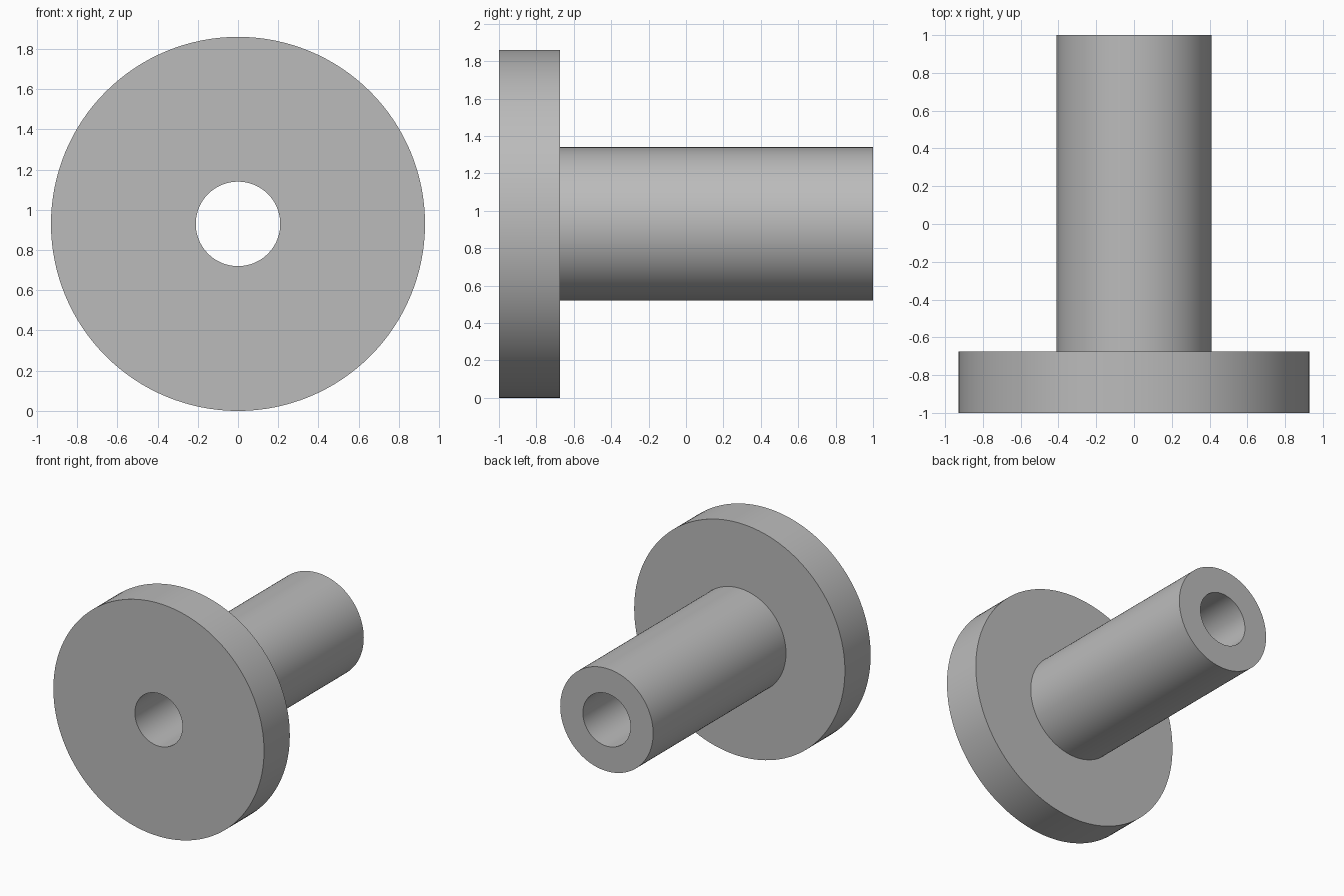
import bpy
import bmesh
from math import tau
from mathutils import Vector

cube = bpy.data.objects.get("Cube")
if cube:
    bpy.data.objects.remove(cube, do_unlink=True)

# Main dimensions
FLANGE_R, TUBE_R, BORE_R = 0.93, 0.41, 0.21
FRONT, SHOULDER, BACK = -1.0, -0.675, 1.0
SEGMENTS = 128

# Plain grey metal
grey = bpy.data.materials.new("grey_metal")
grey.use_nodes = True
colour = (0.5, 0.5, 0.5, 1)
grey.diffuse_color = colour
grey.node_tree.nodes["Principled BSDF"].inputs["Base Color"].default_value = colour

# Closed cross-section (radius, y) turned around the y axis
profile = [(BORE_R, FRONT), (FLANGE_R, FRONT), (FLANGE_R, SHOULDER),
           (TUBE_R, SHOULDER), (TUBE_R, BACK), (BORE_R, BACK)]
bm = bmesh.new()
verts = [bm.verts.new((r, y, 0)) for r, y in profile]
edges = [bm.edges.new((v, verts[i - 1])) for i, v in enumerate(verts)]
bmesh.ops.spin(bm, geom=verts + edges, cent=Vector(), axis=(0, 1, 0),
               angle=tau, steps=SEGMENTS, use_merge=True)
bmesh.ops.remove_doubles(bm, verts=bm.verts, dist=0.0001)
bmesh.ops.recalc_face_normals(bm, faces=bm.faces)
mesh = bpy.data.meshes.new("flanged_bushing")
bm.to_mesh(mesh)
bm.free()
mesh.materials.append(grey)

# Flanged sleeve with a through bore, resting on the ground
bushing = bpy.data.objects.new("flanged_bushing", mesh)
bushing.location.z = FLANGE_R
bpy.context.collection.objects.link(bushing)
bpy.ops.object.select_all(action="DESELECT")
bushing.select_set(True)
bpy.context.view_layer.objects.active = bushing
bpy.ops.object.shade_smooth_by_angle()
